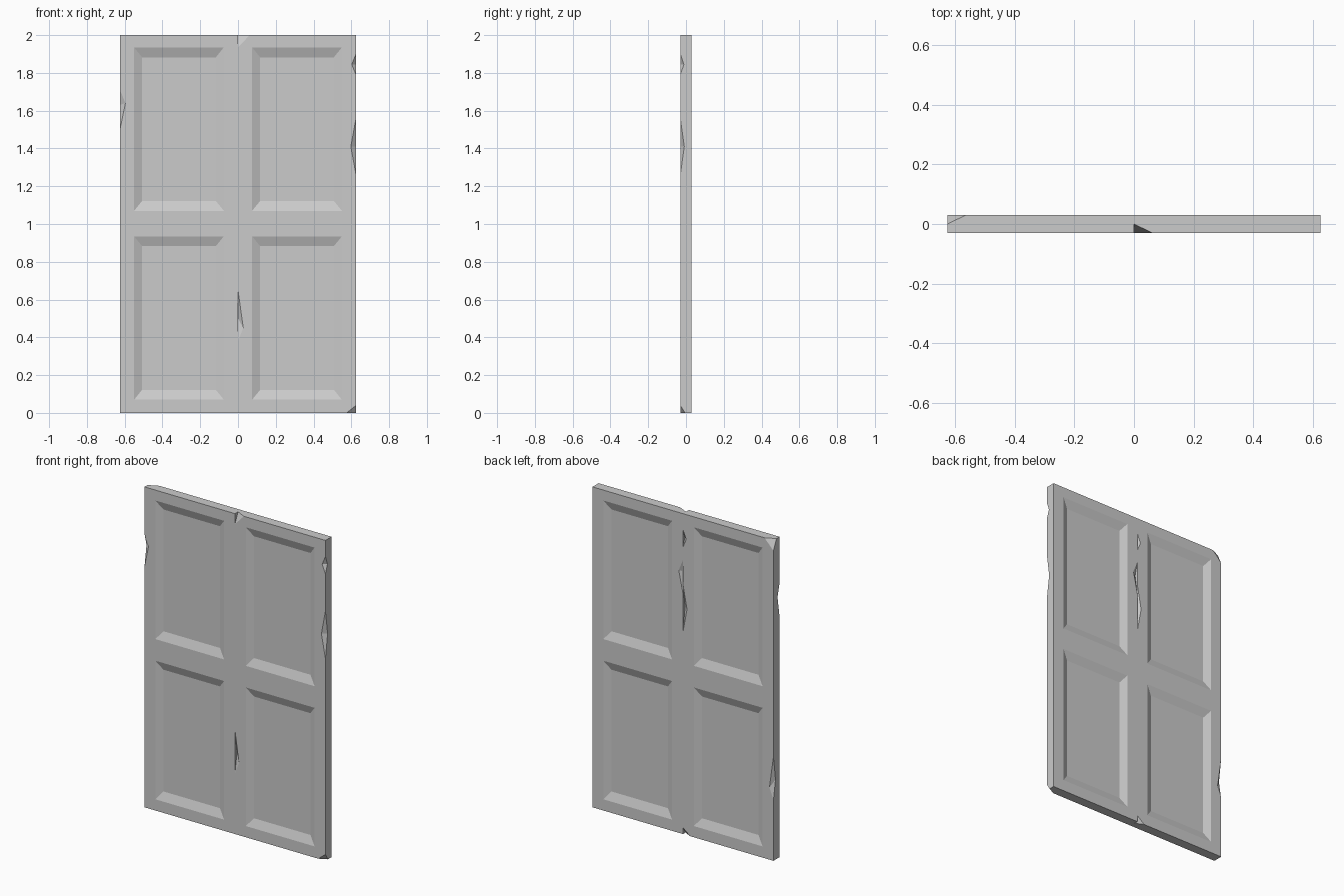
import bpy, bmesh
from mathutils import Vector

if "Cube" in bpy.data.objects:
    bpy.data.objects.remove(bpy.data.objects["Cube"])

W, T, H = 0.625, 0.03, 2.0      # leaf width, half thickness, height


def add_object(name, bm):
    mesh = bpy.data.meshes.new(name)
    bm.to_mesh(mesh)
    bm.free()
    obj = bpy.data.objects.new(name, mesh)
    bpy.context.collection.objects.link(obj)
    return obj


# Panelled leaf: slab cut into stiles and rails, panels sunk on both sides
bm = bmesh.new()
bmesh.ops.create_cube(bm, size=1)
for v in bm.verts:
    v.co = Vector(((v.co.x + 0.5) * W, v.co.y * 2 * T, (v.co.z + 0.5) * H))
cuts = [((x, 0, 0), (1, 0, 0)) for x in (0.075, 0.55)]
cuts += [((0, 0, z), (0, 0, 1)) for z in (0.07, 0.935, 1.07, 1.935)]
for co, no in cuts:
    bmesh.ops.bisect_plane(bm, geom=bm.verts[:] + bm.edges[:] + bm.faces[:],
                           plane_co=co, plane_no=no)
bm.normal_update()
panels = [f for f in bm.faces if abs(f.normal.y) > 0.9 and f.calc_area() > 0.3]
bmesh.ops.inset_individual(bm, faces=panels, thickness=0.06, depth=-0.02)
for f in panels:
    mid = f.calc_center_median().z
    for v in f.verts:
        v.co.z += 0.01 if v.co.z < mid else -0.01
leaf = add_object("right_door_leaf", bm)

# Chip cutters: small tetrahedra enlarged about a point on their cut surface
cut_bm = bmesh.new()


def chip(points, n):
    pts = [Vector(p) for p in points]
    m = sum(pts[:n], Vector()) / n
    vs = [cut_bm.verts.new(m + (p - m) * 1.4) for p in pts]
    for tri in ((0, 1, 2), (0, 3, 1), (1, 3, 2), (2, 3, 0)):
        cut_bm.faces.new([vs[i] for i in tri])


def edge_chip(x, y, z0, z1, x_in, z_face, y_in, z_side):
    chip([(x_in, y, z_face), (x, y_in, z_side), (x, y, z0), (x, y, z1)], 2)


def corner_chip(x, y, z, dx, dy, dz):
    chip([(x + dx, y, z), (x, y + dy, z), (x, y, z + dz), (x, y, z)], 3)


edge_chip(W, -T, 1.26, 1.56, 0.597, 1.41, -0.009, 1.41)
edge_chip(W, -T, 1.79, 1.90, 0.602, 1.845, -0.011, 1.845)
edge_chip(0, -T, 0.38, 0.65, 0.028, 0.45, -0.010, 0.50)
edge_chip(0, T, 1.50, 1.71, 0.029, 1.64, 0.010, 1.63)
corner_chip(0, -T, H, 0.062, 0.03, -0.065)
corner_chip(W, -T, 0, -0.05, 0.025, 0.04)
bmesh.ops.recalc_face_normals(cut_bm, faces=cut_bm.faces[:])
cutter = add_object("chip_cutter", cut_bm)
cutter.hide_render = True

mod = leaf.modifiers.new("chips", 'BOOLEAN')
mod.operation = 'DIFFERENCE'
mod.solver = 'EXACT'
mod.object = cutter
bpy.context.view_layer.update()
dg = bpy.context.evaluated_depsgraph_get()
chipped = bpy.data.meshes.new_from_object(leaf.evaluated_get(dg))
leaf.modifiers.clear()
leaf.data = chipped
bpy.data.objects.remove(cutter)

# Left leaf: same leaf turned front to back
bm = bmesh.new()
bm.from_mesh(chipped)
for v in bm.verts:
    v.co.x -= W
    v.co.y *= -1
bmesh.ops.reverse_faces(bm, faces=bm.faces[:])
add_object("left_door_leaf", bm)
